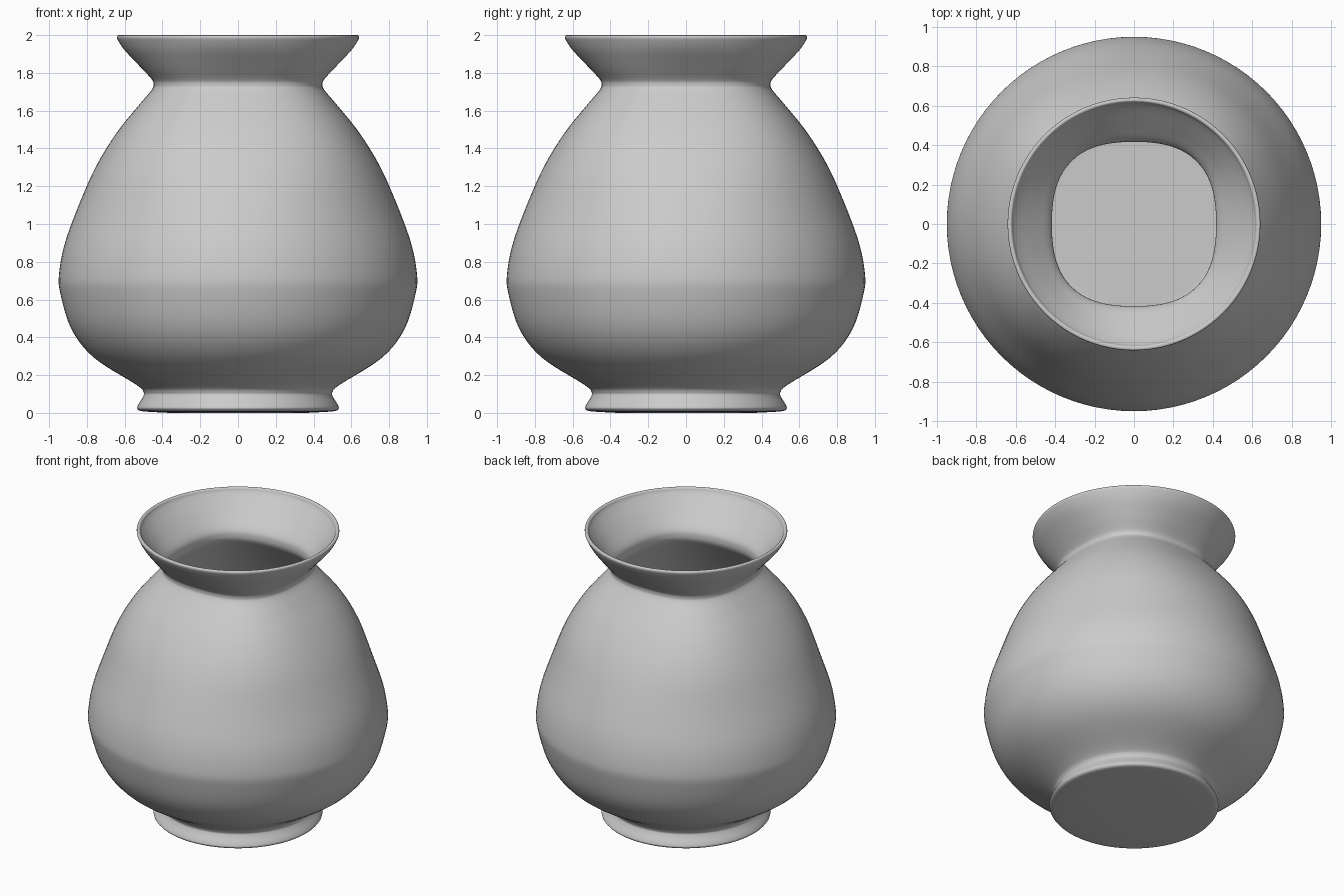
import bpy, bmesh, math

if "Cube" in bpy.data.objects:
    bpy.data.objects.remove(bpy.data.objects["Cube"])

SIDES, STEPS = 96, 5

# Profiles as (radius, height): outside from base to rim, inside from rim to floor
outer = [(0.36, 0.0), (0.50, 0.008), (0.532, 0.02), (0.53, 0.04), (0.503, 0.085),
         (0.50, 0.11), (0.54, 0.15), (0.76, 0.29), (0.88, 0.44), (0.94, 0.63),
         (0.947, 0.74), (0.91, 0.92), (0.81, 1.18), (0.73, 1.345), (0.63, 1.50),
         (0.52, 1.635), (0.457, 1.71), (0.447, 1.74), (0.46, 1.77), (0.525, 1.84),
         (0.60, 1.92), (0.637, 1.975), (0.64, 1.995), (0.63, 2.0)]
inner = [(0.62, 1.995), (0.61, 1.975), (0.575, 1.935), (0.50, 1.86), (0.433, 1.79),
         (0.417, 1.745), (0.43, 1.695), (0.495, 1.615), (0.605, 1.48), (0.705, 1.33),
         (0.783, 1.17), (0.88, 0.91), (0.917, 0.74), (0.91, 0.64), (0.855, 0.46),
         (0.74, 0.315), (0.52, 0.175), (0.472, 0.12), (0.472, 0.085), (0.49, 0.05),
         (0.46, 0.032), (0.36, 0.03)]


def smooth_curve(pts):
    """Catmull-Rom curve through the points."""
    out = []
    for i in range(len(pts) - 1):
        a, b = pts[max(i - 1, 0)], pts[i]
        c, d = pts[i + 1], pts[min(i + 2, len(pts) - 1)]
        for s in range(STEPS):
            t = s / STEPS
            out.append(tuple(0.5 * (2 * q + (r - p) * t + (2 * p - 5 * q + 4 * r - w) * t * t
                                    + (3 * q - p - 3 * r + w) * t ** 3)
                             for p, q, r, w in zip(a, b, c, d)))
    return out + [pts[-1]]


def squareness(z):
    """The neck is slightly squared, fading to round at belly and rim."""
    t = (z - 0.95) / 0.79 if z < 1.74 else (1.99 - z) / 0.25
    t = min(max(t, 0), 1)
    return 0.078 * t * t * (3 - 2 * t)


bm = bmesh.new()
rings = []
for r, z in smooth_curve(outer + inner):
    ring = []
    for i in range(SIDES):
        a = 2 * math.pi * i / SIDES
        rr = r * (1 + squareness(z) * (1 - math.cos(4 * a)) / 2)
        ring.append(bm.verts.new((rr * math.cos(a), rr * math.sin(a), max(z, 0))))
    rings.append(ring)
for lo, hi in zip(rings, rings[1:]):
    for i in range(SIDES):
        j = (i + 1) % SIDES
        bm.faces.new((lo[i], lo[j], hi[j], hi[i]))

# Underside and inside floor
bm.faces.new(rings[0][::-1])
bm.faces.new(rings[-1])
bmesh.ops.recalc_face_normals(bm, faces=bm.faces)

mesh = bpy.data.meshes.new("vase")
bm.to_mesh(mesh)
bm.free()
vase = bpy.data.objects.new("vase", mesh)
bpy.context.collection.objects.link(vase)
bpy.context.view_layer.objects.active = vase
vase.select_set(True)
bpy.ops.object.shade_smooth_by_angle(angle=math.radians(40))
